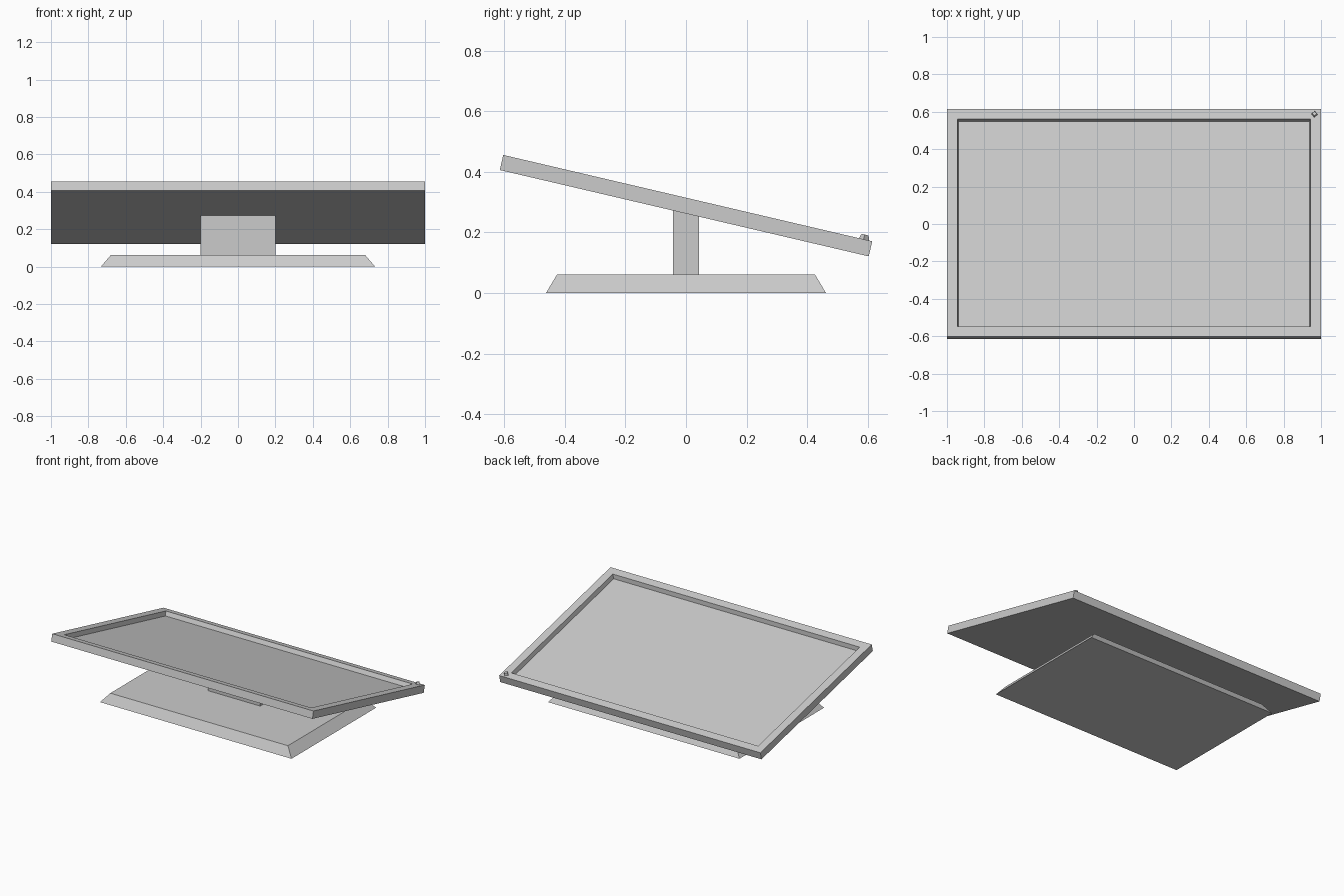
import bpy, bmesh
from math import radians, tan
from mathutils import Matrix, Vector

if "Cube" in bpy.data.objects:
    bpy.data.objects.remove(bpy.data.objects["Cube"])

TILT = radians(-13.17)
HALF_THICK = 0.0255
SCREEN = Matrix.Translation((0, 0, 0.2885)) @ Matrix.Rotation(TILT, 4, 'X')


def finish(bm, name):
    bmesh.ops.recalc_face_normals(bm, faces=bm.faces)
    mesh = bpy.data.meshes.new(name)
    bm.to_mesh(mesh)
    bm.free()
    obj = bpy.data.objects.new(name, mesh)
    bpy.context.collection.objects.link(obj)
    return obj


def box(size, center):
    bm = bmesh.new()
    bmesh.ops.create_cube(bm, size=1)
    bmesh.ops.scale(bm, vec=Vector(size), verts=bm.verts)
    bmesh.ops.translate(bm, vec=Vector(center), verts=bm.verts)
    return bm


# tapered base plate
bm = box((1.466, 0.924, 0.062), (0, 0, 0.031))
for v in bm.verts:
    if v.co.z > 0.03:
        v.co.x *= 0.68 / 0.733
        v.co.y *= 0.425 / 0.462
finish(bm, "base")

# support post, its top cut to meet the sloped panel underside
bm = box((0.4, 0.086, 0.2), (0, 0, 0.162))
under = SCREEN @ Vector((0, 0, -HALF_THICK))
for v in bm.verts:
    if v.co.z > 0.1:
        v.co.z = under.z + (v.co.y - under.y) * tan(TILT)
finish(bm, "support_post")

# tilted panel with a recessed display inside a thin frame
bm = box((2.0, 1.25, 2 * HALF_THICK), (0, 0, 0))
bm.normal_update()
top = [f for f in bm.faces if f.normal.z > 0.9]
bmesh.ops.inset_region(bm, faces=top, thickness=0.055, use_even_offset=True)
bmesh.ops.inset_region(bm, faces=top, thickness=0.007, depth=-0.03, use_even_offset=True)
finish(bm, "display_panel").matrix_world = SCREEN

# small four-sided button in the corner of the frame
bm = bmesh.new()
bmesh.ops.create_cone(bm, cap_ends=True, segments=4, radius1=0.018, radius2=0.012, depth=0.018)
button = finish(bm, "power_button")
button.matrix_world = SCREEN @ Matrix.Translation((0.965, 0.597, HALF_THICK + 0.007)) @ Matrix.Rotation(radians(-5), 4, 'Z')
